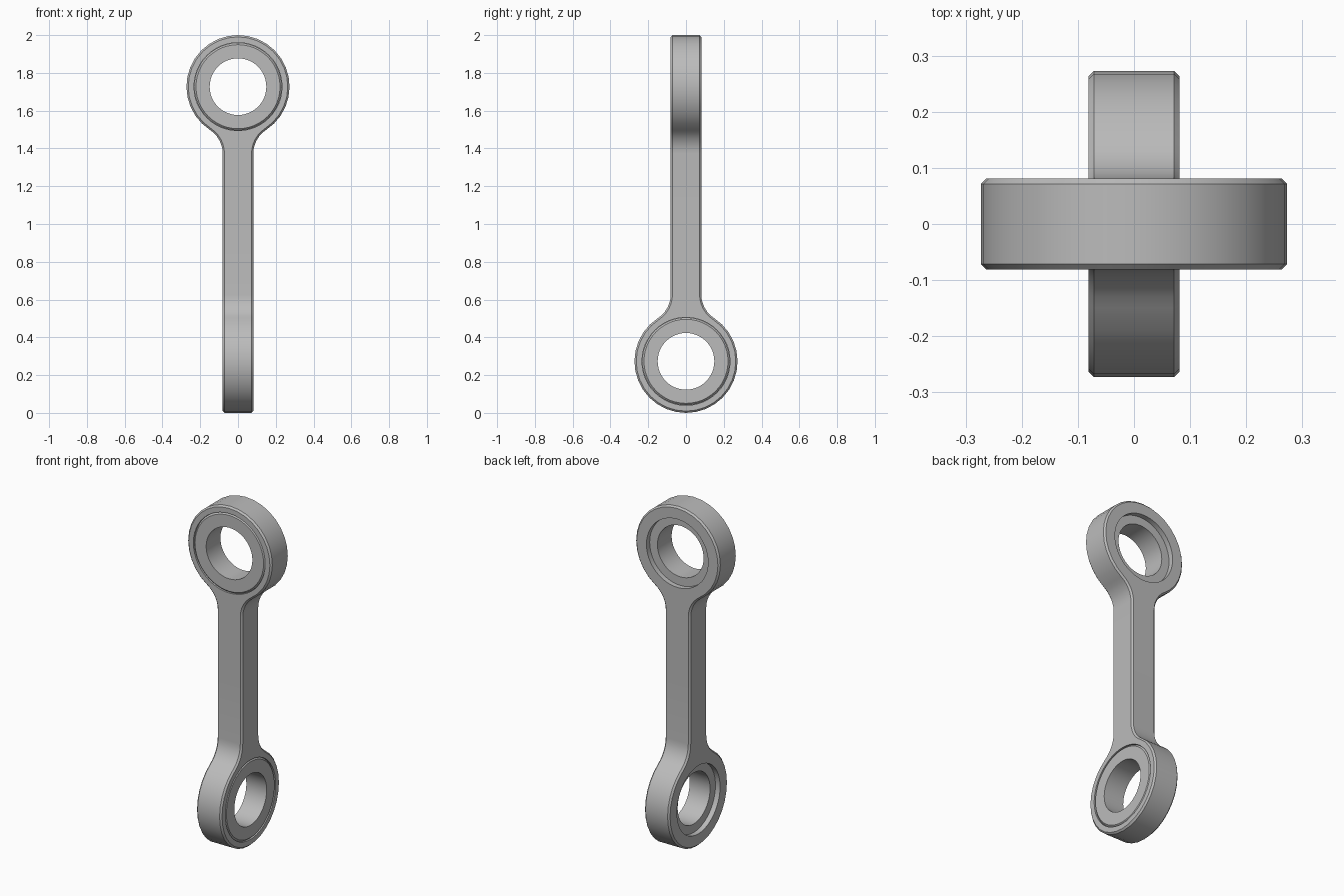
import bpy, bmesh
from math import sin, cos, pi, acos, sqrt
from mathutils import Matrix, Vector

cube = bpy.data.objects.get("Cube")
if cube:
    bpy.data.objects.remove(cube, do_unlink=True)

EYE_R = 0.273       # outer radius of each eye
HALF = 0.081        # half thickness of eyes and shank
CHAMFER = 0.0095
FILLET = 0.15       # blend between eye and shank
BORE_R, LIP_R, HOLE_R = 0.233, 0.2, 0.15
LEDGE = HALF - 0.03
EYE_Z = 2 - EYE_R
SEG = 48

steel = bpy.data.materials.new("grey steel")
steel.use_nodes = True
grey = (0.5, 0.5, 0.5, 1)
steel.diffuse_color = grey
steel.node_tree.nodes["Principled BSDF"].inputs["Base Color"].default_value = grey

# Half turn about a diagonal: carries the upper end onto the lower end
FLIP = Matrix(((0, -1, 0, 0), (-1, 0, 0, 0), (0, 0, -1, 2), (0, 0, 0, 1)))


def finish(bm, name):
    bmesh.ops.recalc_face_normals(bm, faces=bm.faces)
    mesh = bpy.data.meshes.new(name)
    bm.to_mesh(mesh)
    bm.free()
    mesh.materials.append(steel)
    obj = bpy.data.objects.new(name, mesh)
    bpy.context.collection.objects.link(obj)
    bpy.ops.object.select_all(action='DESELECT')
    obj.select_set(True)
    bpy.context.view_layer.objects.active = obj
    bpy.ops.object.shade_smooth_by_angle(angle=pi / 6)
    return obj


def outline(inset):
    """Upper half of the link, open at z = 1, as (x, z) points."""
    drop = sqrt((EYE_R + FILLET) ** 2 - (HALF + FILLET) ** 2)
    tangent = acos(drop / (EYE_R + FILLET))
    right = [(HALF - inset, 1)]
    for i in range(7):                                   # fillet arc
        a = (pi / 2 - tangent) * i / 6
        r = FILLET + inset
        right.append((HALF + FILLET - r * cos(a), EYE_Z - drop + r * sin(a)))
    for i in range(1, 14):                               # eye arc
        a = tangent + (pi - tangent) * i / 13
        r = EYE_R - inset
        right.append((r * sin(a), EYE_Z - r * cos(a)))
    right[-1] = (0, EYE_Z + EYE_R - inset)
    return right + [(-x, z) for x, z in reversed(right[:-1])]


def circle(bm, r, y):
    return [bm.verts.new((r * cos(2 * pi * i / SEG), y, EYE_Z + r * sin(2 * pi * i / SEG)))
            for i in range(SEG)]


def strip(bm, a, b, closed=True):
    n = len(a)
    for i in range(n if closed else n - 1):
        j = (i + 1) % n
        bm.faces.new((a[i], a[j], b[j], b[i]))


def loop_edges(bm, loop):
    pairs = zip(loop, loop[1:] + loop[:1])
    return [bm.edges.get(p) or bm.edges.new(p) for p in pairs]


# Link body: chamfered outline, stepped bore, then the turned copy
bm = bmesh.new()
rings = []
for inset, y in ((CHAMFER, -HALF), (0, CHAMFER - HALF), (0, HALF - CHAMFER), (CHAMFER, HALF)):
    rings.append([bm.verts.new((x, y, z)) for x, z in outline(inset)])
for a, b in zip(rings, rings[1:]):
    strip(bm, a, b, closed=False)
bores = [circle(bm, r, y) for r, y in
         ((BORE_R, -HALF), (BORE_R, LEDGE), (LIP_R, LEDGE), (LIP_R, HALF))]
for a, b in zip(bores, bores[1:]):
    strip(bm, a, b)
for face_ring, bore, side in ((rings[0], bores[0], -1), (rings[3], bores[3], 1)):
    bmesh.ops.triangle_fill(bm, use_beauty=True, normal=Vector((0, side, 0)),
                            edges=loop_edges(bm, face_ring) + loop_edges(bm, bore))
copy = bmesh.ops.duplicate(bm, geom=bm.verts[:] + bm.edges[:] + bm.faces[:])["geom"]
bmesh.ops.transform(bm, matrix=FLIP,
                    verts=[v for v in copy if isinstance(v, bmesh.types.BMVert)])
bmesh.ops.remove_doubles(bm, verts=bm.verts, dist=0.0001)
finish(bm, "link_body")

# Bearing rings pressed in from one side of each eye
for name, turned in (("upper_bearing", False), ("lower_bearing", True)):
    bm = bmesh.new()
    outer = BORE_R - 0.001
    loops = [circle(bm, r, y) for r, y in
             ((HOLE_R, -HALF), (outer - CHAMFER, -HALF), (outer, CHAMFER - HALF),
              (outer, LEDGE), (HOLE_R, LEDGE))]
    for a, b in zip(loops, loops[1:] + loops[:1]):
        strip(bm, a, b)
    if turned:
        bm.transform(FLIP)
    finish(bm, name)
